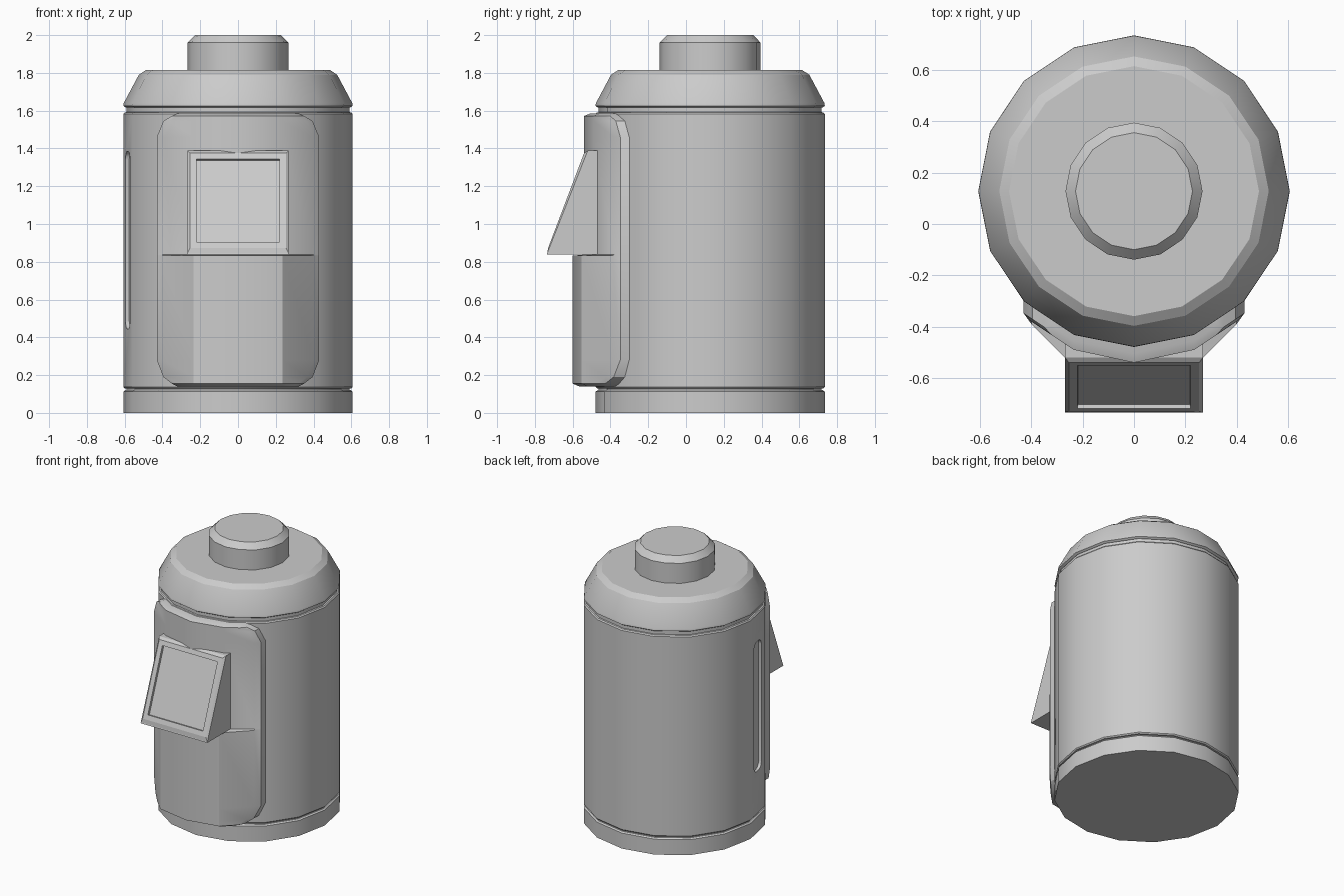
import bpy, bmesh
from math import pi, cos, sin, radians
from mathutils import Vector, Matrix

if "Cube" in bpy.data.objects:
    bpy.data.objects.remove(bpy.data.objects["Cube"])

CY = 0.128   # y of the canister axis
SIDES = 16


def make_object(name, bm):
    bmesh.ops.recalc_face_normals(bm, faces=bm.faces)
    mesh = bpy.data.meshes.new(name)
    bm.to_mesh(mesh)
    bm.free()
    ob = bpy.data.objects.new(name, mesh)
    bpy.context.collection.objects.link(ob)
    return ob


def smooth(ob, angle=28):
    bpy.ops.object.select_all(action='DESELECT')
    ob.select_set(True)
    bpy.context.view_layer.objects.active = ob
    bpy.ops.object.shade_smooth_by_angle(angle=radians(angle))


def loft(name, rings):
    """Skin closed rings of equal length and cap both ends."""
    bm = bmesh.new()
    loops = [[bm.verts.new(p) for p in ring] for ring in rings]
    n = len(loops[0])
    for a, b in zip(loops, loops[1:]):
        for i in range(n):
            j = (i + 1) % n
            bm.faces.new((a[i], a[j], b[j], b[i]))
    bm.faces.new(loops[0])
    bm.faces.new(loops[-1])
    return make_object(name, bm)


def turned(name, profile):
    """Sixteen-sided turned part from (radius, z) pairs."""
    return loft(name, [[(r * cos(2 * pi * i / SIDES), CY + r * sin(2 * pi * i / SIDES), z)
                        for i in range(SIDES)] for r, z in profile])


# Turned canister parts
base = turned("base_ring", [(.607, 0), (.607, .112), (.597, .12)])
body = turned("body", [(.59, .115), (.59, .128), (.6, .13), (.607, .138),
                       (.607, 1.582), (.6, 1.59), (.59, 1.592), (.59, 1.622)])
cap = turned("cap", [(.595, 1.617), (.607, 1.625), (.605, 1.64), (.525, 1.79), (.487, 1.815)])
knob = turned("top_knob", [(.267, 1.8), (.267, 1.96), (.228, 2.0)])

# Slot recessed into the left facet of the body
t = radians(180 + 180 / SIDES)
out = Vector((cos(t), sin(t), 0))
apothem = .607 * cos(pi / SIDES)
bm = bmesh.new()
bmesh.ops.create_cube(bm, size=1)
bmesh.ops.scale(bm, vec=(.06, .12, .94), verts=bm.verts)
ends = [e for e in bm.edges if abs(e.verts[0].co.x - e.verts[1].co.x) > .01]
bmesh.ops.bevel(bm, geom=ends, offset=.045, segments=4, profile=.5, affect='EDGES')
centre = Vector((0, CY, .915)) + out * (apothem + .01)
bmesh.ops.transform(bm, matrix=Matrix.Translation(centre) @ Matrix.Rotation(t, 4, 'Z'), verts=bm.verts)
cutter = make_object("slot_cutter", bm)
cut = body.modifiers.new("slot", 'BOOLEAN')
cut.operation = 'DIFFERENCE'
cut.solver = 'EXACT'
cut.object = cutter
bpy.context.view_layer.objects.active = body
bpy.ops.object.modifier_apply(modifier=cut.name)
bpy.data.objects.remove(cutter)


# Front panel: follows the canister, thicker below the display
def front_y(x, lower):
    pts = [(0, -.6), (.235, -.554), (.43, -.36)] if lower else [(0, -.54), (.235, -.49), (.43, -.36)]
    for (x0, y0), (x1, y1) in zip(pts, pts[1:]):
        if x <= x1:
            return y0 + (y1 - y0) * (x - x0) / (x1 - x0)
    return pts[-1][1]


def panel_ring(z, w, back, lower):
    half = [(w, -.2), (w, front_y(w, lower) + back + .012)]
    half += [(x, front_y(x, lower) + back) for x in (w - .03, .235)]
    ring = half + [(0, front_y(0, lower) + back)] + [(-x, y) for x, y in reversed(half)]
    return [(x, y, z) for x, y in ring]


panel = loft("front_panel", [panel_ring(*row) for row in (
    (.14, .32, .035, True), (.155, .35, 0, True), (.19, .395, 0, True), (.28, .43, 0, True),
    (.832, .43, 0, True), (.838, .43, 0, False),
    (1.46, .43, 0, False), (1.545, .395, 0, False), (1.572, .35, 0, False), (1.586, .32, .035, False))])

# Wedge-shaped display with an inset screen
side = [(-.44, 1.388), (-.535, 1.388), (-.735, .86), (-.735, .838), (-.44, .838)]
bm = bmesh.new()
left, right = [[bm.verts.new((x, y, z)) for y, z in side] for x in (-.268, .268)]
for i in range(5):
    j = (i + 1) % 5
    bm.faces.new((left[i], left[j], right[j], right[i]))
bm.faces.new(left)
bm.faces.new(right)
bmesh.ops.recalc_face_normals(bm, faces=bm.faces)


def slope_face():
    return max((f for f in bm.faces if f.normal.y < -.7 and f.normal.z > .2), key=lambda f: f.calc_area())


bmesh.ops.bevel(bm, geom=list(slope_face().edges), offset=.014, segments=1, affect='EDGES')
bm.normal_update()
screen = slope_face()
bmesh.ops.inset_region(bm, faces=[screen], thickness=.047)
bmesh.ops.inset_region(bm, faces=[screen], thickness=.003, depth=-.015)
display = make_object("display_wedge", bm)

for ob in (base, body, cap, knob, panel):
    smooth(ob)
